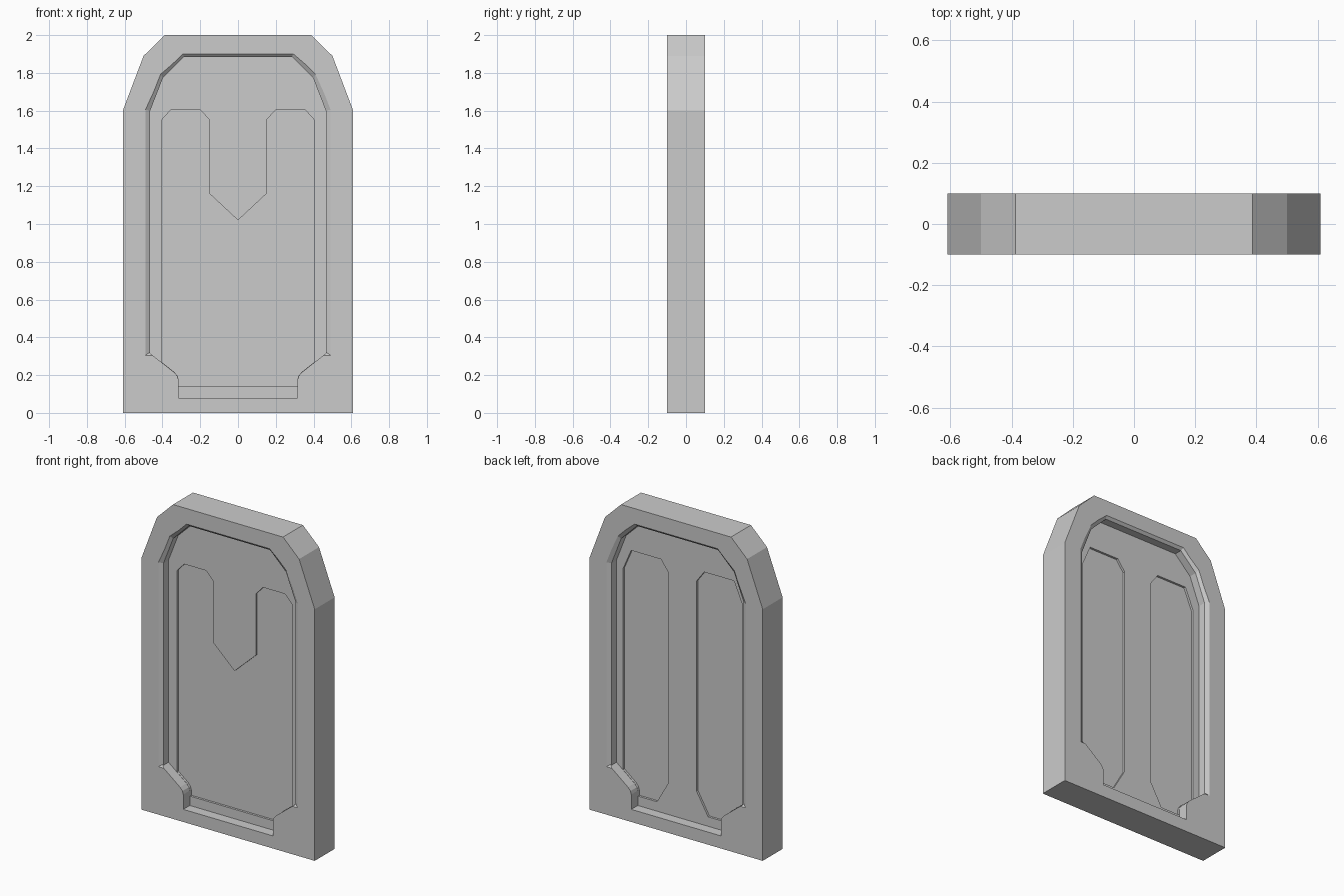
import bpy, bmesh

if "Cube" in bpy.data.objects:
    bpy.data.objects.remove(bpy.data.objects["Cube"])


def mirrored(half):
    """Close a right-hand half profile (bottom to top) across x = 0."""
    return half + [(-x, z) for x, z in reversed(half) if x != 0]


def loft(name, loop_a, ya, loop_b, yb):
    """Solid between two x/z loops lying at depths ya and yb."""
    bm = bmesh.new()
    a = [bm.verts.new((x, ya, z)) for x, z in loop_a]
    b = [bm.verts.new((x, yb, z)) for x, z in loop_b]
    bm.faces.new(a)
    bm.faces.new(b)
    n = len(a)
    for i in range(n):
        j = (i + 1) % n
        bm.faces.new((a[i], a[j], b[j], b[i]))
    bmesh.ops.recalc_face_normals(bm, faces=bm.faces)
    mesh = bpy.data.meshes.new(name)
    bm.to_mesh(mesh)
    bm.free()
    obj = bpy.data.objects.new(name, mesh)
    bpy.context.collection.objects.link(obj)
    return obj


def carve(target, name, loop_a, ya, loop_b, yb):
    """Subtract a lofted solid from the target, then discard the cutter."""
    cutter = loft(name, loop_a, ya, loop_b, yb)
    cutter.hide_render = True
    mod = target.modifiers.new(name, 'BOOLEAN')
    mod.operation = 'DIFFERENCE'
    mod.solver = 'EXACT'
    mod.object = cutter
    bpy.context.view_layer.objects.active = target
    bpy.ops.object.modifier_apply(modifier=name)
    bpy.data.objects.remove(cutter, do_unlink=True)


HALF = 0.10      # half thickness of the slab
FLOOR = 0.035    # distance of the recess floor from the centre plane
PANEL = 0.021    # distance of the sunken panels from the centre plane
BEVEL = 0.015    # depth of the bevelled rim

# Door slab
outline = mirrored([(0.61, 0), (0.61, 1.6), (0.5, 1.89), (0.387, 2.0)])
door = loft("door_slab", outline, -HALF, outline, HALF)

# Main recess and its bevelled rim
recess = mirrored([(0.315, 0.08), (0.315, 0.175), (0.321, 0.195), (0.338, 0.215),
                   (0.465, 0.315), (0.465, 1.6), (0.397, 1.775), (0.285, 1.885)])
rim_in = mirrored([(0.465, 0.322), (0.465, 1.6), (0.397, 1.775), (0.285, 1.885)])
rim_out = mirrored([(0.49, 0.305), (0.49, 1.605), (0.41, 1.793), (0.292, 1.901)])
# Extend the rim slope beyond the surface for a clean cut
rim_far = [(2 * xo - xi, 2 * zo - zi) for (xo, zo), (xi, zi) in zip(rim_out, rim_in)]

# Sunken panel of the front, with a pointed notch at the top
e = 0.001
foot = [(0.315 - e, 0.14), (0.315 - e, 0.175), (0.321 - e, 0.195), (0.338 - e, 0.215 + e)]
front_panel = mirrored(foot + [(0.405, 0.27), (0.405, 1.55), (0.355, 1.605), (0.2, 1.605),
                               (0.15, 1.55), (0.15, 1.16), (0, 1.02)])

# Twin sunken panels of the back
back_panel = [(0.18, 0.14)] + foot + [(0.418, 0.281), (0.418, 1.56), (0.362, 1.69),
                                      (0.152, 1.69), (0.1, 1.62), (0.1, 0.28)]

for side, label in ((-1, "front"), (1, "back")):
    carve(door, label + "_recess_cut", recess, side * 0.15, recess, side * FLOOR)
    carve(door, label + "_rim_cut", rim_far, side * (HALF + BEVEL), rim_in, side * (HALF - BEVEL))

carve(door, "front_panel_cut", front_panel, -0.06, front_panel, -PANEL)
for s in (-1, 1):
    loop = [(s * x, z) for x, z in back_panel]
    carve(door, "back_panel_cut", loop, 0.06, loop, PANEL)
